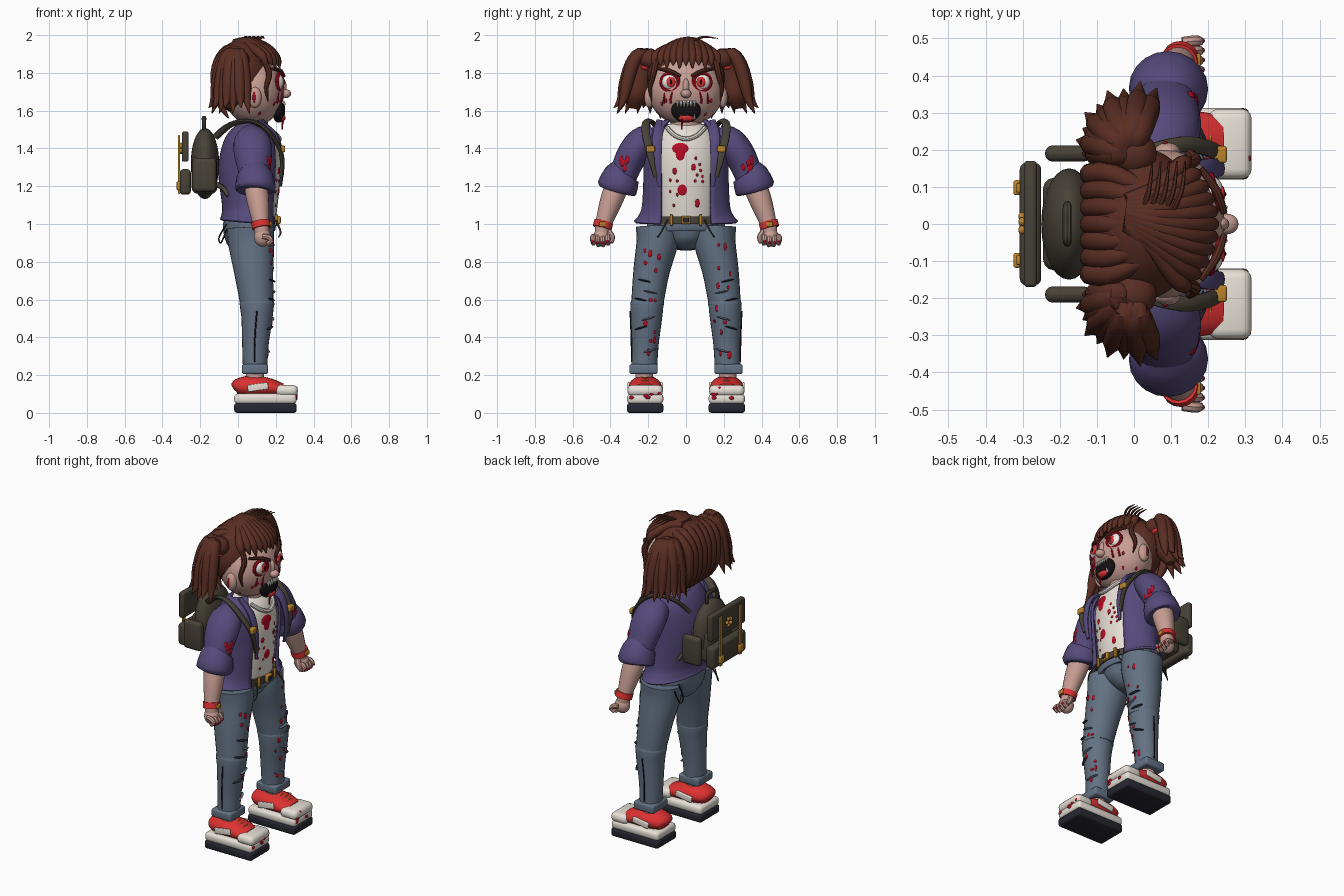
import bpy, bmesh, math, random
from mathutils import Vector, Matrix, Euler
from mathutils.bvhtree import BVHTree

random.seed(4)
COL = dict(skin="C69C92", hair="5A3127", purple="564B7A", denim="637182", white="E6DFD5", red="DC3434",
           blood="B3142A", dark="2B2B35", olive="4A443A", gold="B9822F", black="1B1719", eye="F2ECE6")
MATS = {}
for k, h in COL.items():
    m = bpy.data.materials.new(k)
    m.diffuse_color = [(int(h[i:i + 2], 16) / 255) ** 2.2 for i in (0, 2, 4)] + [1]
    MATS[k] = m


def finish(name, bm, mat, angle=40):
    bmesh.ops.recalc_face_normals(bm, faces=bm.faces)
    me = bpy.data.meshes.new(name)
    bm.to_mesh(me)
    bm.free()
    me.polygons.foreach_set("use_smooth", [True] * len(me.polygons))
    me.set_sharp_from_angle(angle=math.radians(angle))
    me.materials.append(MATS[mat])
    ob = bpy.data.objects.new(name, me)
    bpy.context.collection.objects.link(ob)
    return ob


def sweep(name, pts, mat, n=14, ref=(1, 0, 0), sub=4, gap=None):
    """Tube through (x, y, z, ra, rb) stations; ra lies along ref. gap = half-angles left open along ref."""
    P = [Vector((p[0], p[1], p[2], p[3], p[4] if len(p) > 4 else p[3])) for p in pts]
    S = []
    for i in range(len(P) - 1):
        a, b, c, d = P[max(i - 1, 0)], P[i], P[i + 1], P[min(i + 2, len(P) - 1)]
        for j in range(sub):
            t = j / sub
            S.append(0.5 * (2 * b + (c - a) * t + (2 * a - 5 * b + 4 * c - d) * t * t + (3 * b - a - 3 * c + d) * t ** 3))
    S.append(P[-1])
    bm, rings, ref = bmesh.new(), [], Vector(ref)
    for i, s in enumerate(S):
        t = (Vector(S[min(i + 1, len(S) - 1)][:3]) - Vector(S[max(i - 1, 0)][:3])).normalized()
        u = (ref - ref.dot(t) * t).normalized()
        v = t.cross(u)
        g = gap[0] + (gap[1] - gap[0]) * i / (len(S) - 1) if gap else 0
        ring = []
        for k in range(n):
            a = g + (2 * math.pi - 2 * g) * k / (n - 1 if gap else n)
            ring.append(bm.verts.new(Vector(s[:3]) + u * math.cos(a) * max(s[3], .001) + v * math.sin(a) * max(s[4], .001)))
        rings.append(ring)
    for r, q in zip(rings, rings[1:]):
        for k in range(n - 1 if gap else n):
            bm.faces.new((r[k], r[(k + 1) % n], q[(k + 1) % n], q[k]))
    if not gap:
        bm.faces.new(rings[0])
        bm.faces.new(rings[-1])
    return finish(name, bm, mat)


def loft(name, rows, mat, n=28, sub=4, gap=None):
    """Upright body from (z, centre x, rx, ry) rows."""
    return sweep(name, [(cx, 0, z, rx, ry) for z, cx, rx, ry in rows], mat, n, sub=sub, gap=gap)


def ball(name, c, r, mat, rot=(0, 0, 0), seg=20):
    bm = bmesh.new()
    bmesh.ops.create_uvsphere(bm, u_segments=seg, v_segments=max(seg * 2 // 3, 5), radius=1)
    r = (r,) * 3 if isinstance(r, (int, float)) else r
    bm.transform(Matrix.LocRotScale(Vector(c), Euler(rot), Vector(r)))
    return finish(name, bm, mat, 60)


def box(name, lo, hi, mat, bev=.01, rot=(0, 0, 0)):
    bm = bmesh.new()
    bmesh.ops.create_cube(bm, size=1)
    lo, hi = Vector(lo), Vector(hi)
    bmesh.ops.scale(bm, vec=hi - lo, verts=bm.verts)
    bmesh.ops.bevel(bm, geom=bm.edges[:], offset=bev, segments=3, profile=.5, affect='EDGES')
    bm.transform(Matrix.LocRotScale((lo + hi) / 2, Euler(rot), None))
    return finish(name, bm, mat)


def splat(name, target, y, z, r, rz=None, mat="blood", d=.004, tilt=0):
    """Flat drop on the front surface of target."""
    me = target.data
    tree = BVHTree.FromPolygons([v.co for v in me.vertices], [p.vertices[:] for p in me.polygons])
    p, nrm, _, _ = tree.ray_cast(Vector((1, y, z)), Vector((-1, 0, 0)))
    if p:
        q = nrm.to_track_quat('X', 'Z').to_matrix() @ Matrix.Rotation(tilt, 3, 'X')
        ball(name, p, (d, r, rz or r), mat, q.to_euler(), 10)


# pelvis, shirt, jacket body, neck
loft("pelvis", [(.87, .09, .03, .03), (.9, .08, .1, .09), (.95, .06, .135, .2), (1.04, .065, .14, .2)], "denim")
shirt = loft("shirt", [(1.0, .07, .125, .16), (1.15, .075, .14, .17), (1.35, .08, .145, .185), (1.47, .08, .125, .155), (1.53, .08, .07, .09)], "white")
jacket = loft("jacket_body", [(1.01, .06, .15, .27), (1.04, .062, .142, .245), (1.1, .065, .142, .225), (1.28, .065, .162, .217), (1.42, .077, .148, .22),
              (1.5, .08, .11, .18), (1.535, .075, .085, .125)], "purple", 40, gap=(.52, .8))
mod = jacket.modifiers.new("thickness", "SOLIDIFY")
mod.thickness, mod.offset = .016, 0
loft("neck", [(1.47, .08, .08, .085), (1.56, .085, .075, .08)], "skin")
sweep("shirt_collar", [(.16, -.1, 1.51, .012), (.205, -.06, 1.47, .012), (.22, 0, 1.45, .012), (.205, .06, 1.47, .012), (.16, .1, 1.51, .012)], "white", 8)
loft("belt", [(1.0, .07, .14, .2), (1.04, .07, .14, .2)], "olive", sub=1)
box("belt_buckle", (.2, -.025, 1.0), (.225, .025, 1.043), "gold", .006)
box("buckle_hole", (.22, -.015, 1.008), (.228, .015, 1.035), "dark", .003)

for s in (-1, 1):
    tag = "_left" if s > 0 else "_right"
    Y = lambda pts: [(p[0], s * p[1]) + tuple(p[2:]) for p in pts]
    def yb(name, lo, hi, *a, **k):
        y0, y1 = sorted((s * lo[1], s * hi[1]))
        return box(name + tag, (lo[0], y0, lo[2]), (hi[0], y1, hi[2]), *a, **k)
    # jacket trim and sleeve
    sweep("lapel" + tag, Y([(.11, .13, 1.54, .012, .03), (.2, .15, 1.47, .012, .028), (.235, .15, 1.33, .01, .022), (.225, .14, 1.2, .008, .012)]), "purple", 10)
    sweep("sleeve" + tag, Y([(.07, .17, 1.455, .075), (.075, .235, 1.43, .1, .082), (.08, .285, 1.365, .1, .082), (.085, .325, 1.28, .085, .076), (.09, .355, 1.21, .083)]), "purple", 20)
    sweep("sleeve_cuff" + tag, Y([(.088, .333, 1.27, .08), (.089, .34, 1.258, .096), (.093, .365, 1.19, .107), (.093, .37, 1.175, .09)]), "purple", 20, sub=2)
    # forearm, wristband, hand
    sweep("forearm" + tag, Y([(.09, .35, 1.24, .063), (.105, .393, 1.13, .06), (.122, .437, 1.0, .043), (.128, .445, .95, .038)]), "skin", 16)
    sweep("wristband" + tag, Y([(.121, .435, 1.012, .051), (.126, .444, .978, .051)]), "red", 16, sub=1)
    yb("wrist_clasp", (.165, .425, .985), (.18, .46, 1.012), "gold", .005)
    ball("palm" + tag, (.13, s * .448, .93), (.045, .042, .05), "skin")
    for i in range(4):
        y, dz = .412 + i * .026, .008 * abs(i - 1.5)
        sweep(f"finger_{i}" + tag, Y([(.13, y, .935, .014), (.16, y + .003, .93, .015), (.175, y + .003, .9 + dz, .014), (.155, y, .882 + dz, .011)]), "skin", 8, (0, 1, 0), 3)
        ball(f"nail_{i}" + tag, (.184, s * (y + .004), .897 + dz), .008, "blood", seg=8)
    sweep("thumb" + tag, Y([(.13, .41, .96, .017), (.15, .392, .93, .016), (.165, .395, .9, .01)]), "skin", 8)
    # trouser leg
    thigh = sweep("thigh" + tag, Y([(.065, .15, .985, .125, .115), (.07, .153, .9, .122, .11), (.083, .183, .75, .104, .096), (.1, .205, .58, .088, .085)]), "denim", 24)
    shin = sweep("shin" + tag, Y([(.1, .205, .6, .082, .08), (.1, .207, .57, .09, .087), (.1, .21, .5, .082, .083), (.092, .216, .36, .07, .071), (.09, .221, .23, .064, .068)]), "denim", 24)
    sweep("knee_seam" + tag, Y([(.1, .205, .59, .089, .086), (.1, .205, .58, .093, .09), (.1, .205, .57, .092, .088)]), "denim", 24, sub=1)
    yb("trouser_cuff", (.02, .15, .205), (.16, .3, .258), "denim", .012)
    sweep("side_seam" + tag, Y([(.1, .296, .54, .004), (.09, .29, .4, .004), (.09, .288, .27, .004)]), "black", 6)
    for i, (y, z) in enumerate(((.22, .7), (.19, .64), (.24, .6), (.2, .5), (.24, .45), (.19, .33))):
        splat(f"rip_{i}" + tag, thigh if z > .59 else shin, s * y, z, .038, .005, "denim" if i % 2 else "dark", .012, s * (.2 if i < 3 else -.25))
    for i in range(12):
        z = random.uniform(.28, .9)
        y = .21 + (z - .3) * -.05 + random.uniform(-.05, .05)
        splat(f"leg_blood_{i}" + tag, thigh if z > .59 else shin, s * y, z, random.uniform(.006, .012), random.uniform(.008, .022))
    sweep("hip_chain" + tag, Y([(-.06, .16, 1.0, .004), (-.1, .17, .93, .004), (-.09, .19, .9, .004), (-.06, .2, .97, .004)]), "black", 6)
    sweep("front_cord" + tag, Y([(.2, .1, 1.02, .006), (.225, .13, .96, .005), (.215, .15, .93, .004)]), "olive", 6)
    yb("belt_loop", (.195, .07, .99), (.213, .085, 1.05), "gold", .004)
    # shoe
    sweep("ankle" + tag, Y([(.09, .22, .25, .045), (.09, .22, .15, .05)]), "skin", 14, sub=1)
    yb("outsole", (-.02, .12, 0), (.31, .312, .052), "dark", .014)
    yb("midsole", (-.02, .12, .047), (.31, .312, .102), "white", .02)
    yb("toe_cap", (.2, .122, .088), (.317, .31, .148), "white", .026)
    sweep("shoe_upper" + tag, Y([(-.025, .216, .13, .03, .015), (-.005, .216, .138, .068, .042), (.07, .216, .14, .086, .058), (.16, .216, .135, .088, .05), (.235, .216, .12, .078, .035)]), "red", 20, (0, 1, 0))
    for q, y in (("in", .128), ("out", .304)):
        yb("shoe_stripe_" + q, (.05, y - .007, .118), (.16, y + .007, .155), "white", .005, rot=(0, -.15, 0))
    for i in range(4):
        x, z = .13 + i * .025, .192 - i * .008
        sweep(f"lace_{i}" + tag, Y([(x, .17, z - .012, .004), (x, .216, z + .002, .004), (x, .262, z - .012, .004)]), "gold", 6)
    for i in range(5):
        ball(f"shoe_blood_{i}" + tag, (.31, s * random.uniform(.14, .29), random.uniform(.07, .13)), (.006, .014, .01), "blood", seg=8)
    # backpack strap, side pocket and strap buckles
    sweep("shoulder_strap" + tag, Y([(-.12, .13, 1.46, .012, .02), (-.04, .165, 1.525, .012, .022), (.06, .2, 1.545, .012, .022), (.15, .215, 1.5, .012, .022),
          (.228, .19, 1.38, .012, .022), (.23, .155, 1.25, .01, .018)]), "olive", 10, (.6, 0, .8))
    sweep("lower_strap" + tag, Y([(-.05, .15, 1.15, .012, .014), (-.08, .13, 1.19, .012, .014), (-.13, .11, 1.22, .012, .014)]), "olive", 8, (0, 1, 0))
    yb("side_pocket", (-.24, .168, 1.17), (-.115, .212, 1.35), "olive", .021)
    yb("strap_buckle", (.215, .165, 1.38), (.25, .21, 1.415), "gold", .006)
    yb("flap_belt", (-.318, .085, 1.16), (-.306, .11, 1.47), "gold", .004)
    yb("flap_clasp", (-.325, .078, 1.18), (-.306, .118, 1.225), "gold", .006)
    # eye, brow, ear
    rim = [(.22 - .014 * math.cos(a), .085 + .046 * math.cos(a), 1.752 + .046 * math.sin(a), .01) for a in [i * math.pi / 8 for i in range(17)]]
    sweep("eye_rim" + tag, Y(rim), "blood", 8, sub=1)
    ball("eyeball" + tag, (.208, s * .085, 1.752), (.034, .044, .044), "eye")
    ball("iris" + tag, (.237, s * .08, 1.752), (.009, .024, .027), "red", seg=14)
    ball("pupil" + tag, (.245, s * .08, 1.752), (.004, .006, .015), "black", seg=10)
    sweep("brow" + tag, Y([(.18, .15, 1.822, .008), (.222, .09, 1.812, .012), (.243, .03, 1.783, .009)]), "hair", 8, (0, 0, 1))
    for i in range(2):
        y = .07 + i * .036
        sweep(f"tear_{i}" + tag, Y([(.228 - i * .016, y, 1.71, .006), (.23 - i * .018, y + .01, 1.67, .005), (.224 - i * .02, y + .012, 1.64, .007)]), "blood", 7)
    ball("ear" + tag, (.09, s * .195, 1.67), (.035, .025, .055), "skin")
    ball("ear_scratch" + tag, (.085, s * .218, 1.67), (.008, .006, .03), "blood", seg=8)
    # pigtail: bun, fanned locks flaring outward, loose side lock
    ball("pigtail_bun" + tag, (0, s * .19, 1.87), (.062, .06, .055), "hair")
    ball("hair_tie" + tag, (-.01, s * .21, 1.83), (.05, .04, .02), "red")
    for i in range(9):
        a = math.radians(68 + i * 14)
        R = .172 - .055 * i / 8 + .012 * (i % 2)
        D = lambda k, z, r: (k * R * math.cos(a) - .01, .19 + k * R * math.sin(a), z, r)
        sweep(f"pigtail_lock_{i}" + tag, Y([D(.1, 1.88, .028), D(.33, 1.9, .034), D(.58, 1.845, .034), D(.77, 1.74, .032), D(.88, 1.66, .022), D(1.1, 1.585 + .03 * (i % 2), .002)]), "hair", 10, (math.sin(a), -math.cos(a), 0), 3)
    sweep("pigtail_core" + tag, Y([(-.02, .215, 1.88, .05), (-.04, .24, 1.78, .065), (-.04, .265, 1.68, .068), (-.04, .275, 1.61, .02)]), "hair")
    sweep("cheek_lock" + tag, Y([(.13, .155, 1.88, .018), (.165, .172, 1.8, .016), (.15, .19, 1.72, .012), (.16, .182, 1.65, .003)]), "hair", 8)

# head, nose, mouth
head = ball("head", (.085, 0, 1.705), (.16, .2, .185), "skin", seg=32)
ball("nose", (.25, 0, 1.69), (.032, .028, .024), "skin")
ball("nose_bridge", (.235, 0, 1.725), (.022, .018, .045), "skin")
ball("mouth", (.215, 0, 1.602), (.035, .078, .066), "black")
ball("tongue", (.23, 0, 1.562), (.022, .042, .02), "red")
for i in range(6):
    y = -.045 + i * .018
    sweep(f"upper_tooth_{i}", [(.236, y, 1.65, .008), (.247, y, 1.635, .006), (.246, y, 1.622, .002)], "eye", 7, sub=1)
    if i % 2:
        sweep(f"lower_tooth_{i}", [(.234, y, 1.555, .007), (.244, y, 1.578, .003)], "eye", 7, sub=1)
sweep("mouth_drip", [(.242, -.02, 1.56, .007), (.235, -.022, 1.53, .005), (.235, -.022, 1.5, .004)], "blood", 8)

# hair cap, back locks, fringe, flyaways
ball("hair_cap", (.02, 0, 1.775), (.155, .205, .2), "hair", seg=32)
for i in range(7):
    y = -.135 + i * .045
    sweep(f"back_lock_{i}", [(.03, y * .7, 1.945 - y * y, .02), (-.06, y, 1.92 - y * y, .028), (-.112, y, 1.83, .03), (-.112, y, 1.7, .028), (-.08, y, 1.61, .018), (-.05, y, 1.56, .003)], "hair", 10, (0, 1, 0))
for i in range(11):
    y = -.165 + i * .033
    k = y * y
    sweep(f"fringe_lock_{i}", [(-.02, .03 + y * .2, 1.96, .02), (.06, .01 + y * .5, 1.968 - k, .025), (.15 - 1.5 * k, y * .85, 1.935 - k, .025), (.205 - 2.6 * k, y, 1.88, .022), (.225 - 2.6 * k, y * 1.03, 1.825 + .015 * (i % 2), .004)], "hair", 10, (0, 1, 0))
for i in range(5):
    sweep(f"flyaway_{i}", [(.02 + .02 * i, .03, 1.965, .008), (.04 + .022 * i, .09, 1.99, .007), (.05 + .022 * i, .17, 1.982, .002)], "hair", 6)

# backpack
ball("backpack_body", (-.175, 0, 1.32), (.075, .15, .188), "olive", seg=28)
box("backpack_pocket", (-.245, -.125, 1.16), (-.11, .125, 1.36), "olive", .03)
box("backpack_flap", (-.297, -.17, 1.33), (-.262, .17, 1.49), "olive", .01)
box("backpack_front_pouch", (-.308, -.165, 1.155), (-.25, .165, 1.29), "olive", .018)
sweep("backpack_handle", [(-.18, -.05, 1.5, .011), (-.18, -.045, 1.555, .012), (-.18, 0, 1.56, .012), (-.18, .045, 1.555, .012), (-.18, .05, 1.5, .011)], "olive", 8)
for i in range(5):
    a = i * math.tau / 5
    ball(f"flap_badge_{i}", (-.302, .02 * math.cos(a), 1.4 + .02 * math.sin(a)), (.01, .012, .012), "gold", seg=10)

# blood on shirt, sleeves and cheeks
for i, (y, z, r, q) in enumerate(((-.03, 1.4, .045, .03), (-.03, 1.37, .025, .035), (-.02, 1.18, .026, .03), (.04, 1.3, .012, .018), (.06, 1.11, .014, .022), (-.06, 1.28, .012, .018))):
    splat(f"shirt_blood_{i}", shirt, y, z, r, q)
for i in range(14):
    splat(f"shirt_speck_{i}", shirt, random.uniform(-.09, .09), random.uniform(1.08, 1.44), .007, .009)
for s in (-1, 1):
    sl = bpy.data.objects["sleeve_left" if s > 0 else "sleeve_right"]
    for i in range(6):
        splat(f"sleeve_blood_{i}_{s}", sl, s * random.uniform(.3, .35), random.uniform(1.29, 1.35), .012, .018)
    for i in range(3):
        splat(f"cheek_blood_{i}_{s}", head, s * random.uniform(.09, .15), random.uniform(1.58, 1.66), .007, .012)
